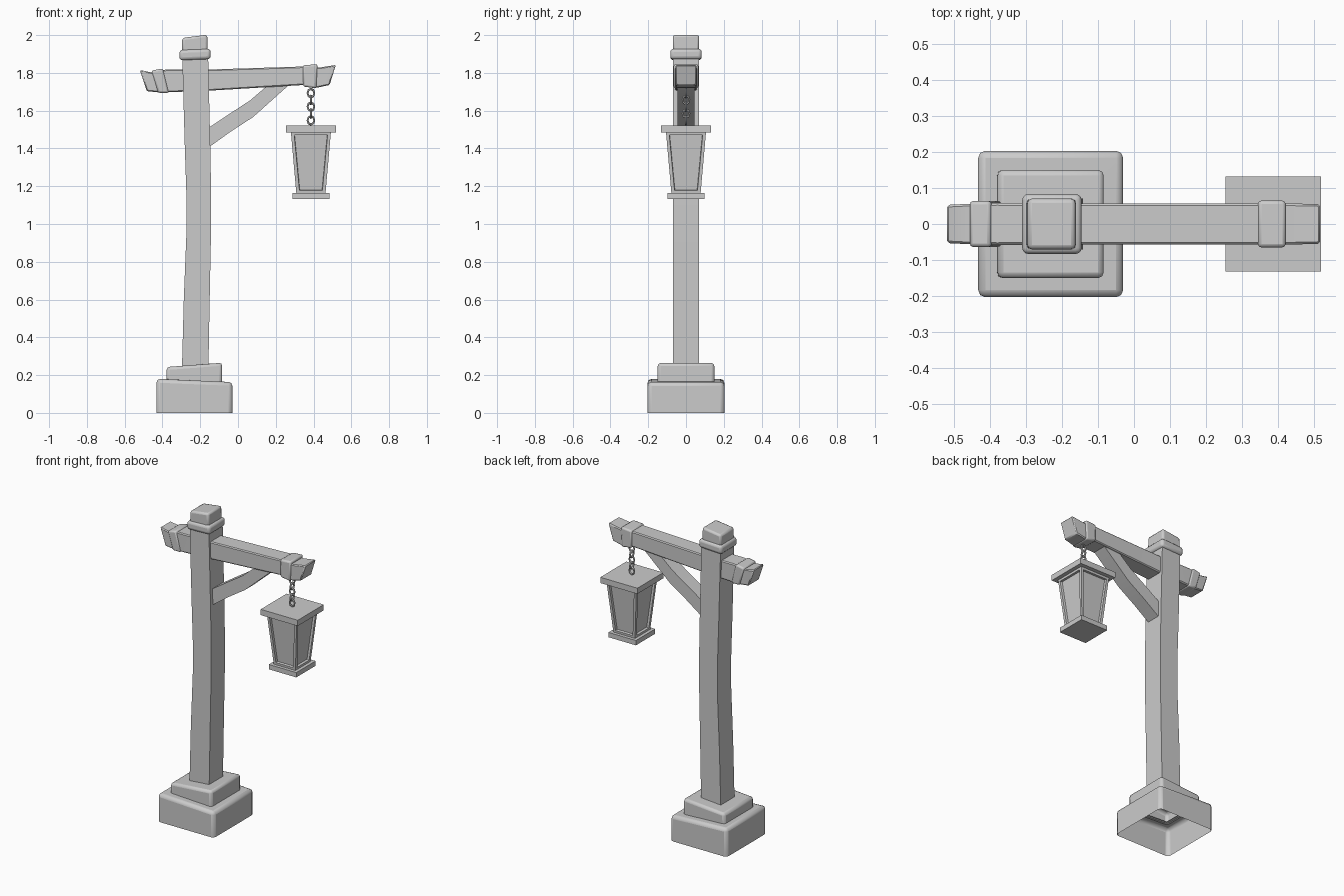
import bpy, bmesh
from math import pi


def loft(name, rings, caps=(True, True), bevel=0.0, segs=2, panes=False):
    """Four-sided loft; each ring is (xa, za, xb, zb, half_y)."""
    bm = bmesh.new()
    loops = []
    for xa, za, xb, zb, h in rings:
        pts = ((xa, -h, za), (xb, -h, zb), (xb, h, zb), (xa, h, za))
        loops.append([bm.verts.new(p) for p in pts])
    sides = []
    for r, s in zip(loops, loops[1:]):
        for i in range(4):
            j = (i + 1) % 4
            sides.append(bm.faces.new((r[i], r[j], s[j], s[i])))
    if caps[0]:
        bm.faces.new(loops[0])
    if caps[1]:
        bm.faces.new(loops[-1])
    bmesh.ops.recalc_face_normals(bm, faces=bm.faces[:])
    if panes:  # recessed glass panels
        bmesh.ops.inset_individual(bm, faces=sides, thickness=0.024)
        bmesh.ops.inset_individual(bm, faces=sides, thickness=0.003, depth=-0.014)
    me = bpy.data.meshes.new(name)
    bm.to_mesh(me)
    bm.free()
    ob = bpy.data.objects.new(name, me)
    bpy.context.collection.objects.link(ob)
    if bevel:
        m = ob.modifiers.new("bevel", 'BEVEL')
        m.width, m.segments = bevel, segs
        m.limit_method, m.angle_limit = 'ANGLE', 0.6
    bpy.ops.object.select_all(action='DESELECT')
    ob.select_set(True)
    bpy.context.view_layer.objects.active = ob
    bpy.ops.object.shade_smooth_by_angle(angle=0.7)
    return ob


# Stone footing: open underneath, slightly tilted tops
loft("footing", [(-0.432, 0, -0.03, 0, 0.203),
                 (-0.432, 0.18, -0.03, 0.163, 0.203),
                 (-0.36, 0.178, -0.10, 0.166, 0.13)], (False, False), 0.02)
loft("plinth", [(-0.38, 0.172, -0.084, 0.158, 0.15),
                (-0.378, 0.243, -0.084, 0.265, 0.15),
                (-0.295, 0.249, -0.157, 0.26, 0.07)], (False, False), 0.016)

# Gently bowed post
loft("post", [(-0.297, 0.22, -0.157, 0.22, 0.07),
              (-0.287, 0.60, -0.150, 0.60, 0.07),
              (-0.273, 0.95, -0.143, 0.95, 0.07),
              (-0.273, 1.15, -0.142, 1.15, 0.07),
              (-0.282, 1.42, -0.147, 1.42, 0.07),
              (-0.295, 1.88, -0.158, 1.88, 0.07)], (False, True))
loft("post_collar", [(-0.31, 1.866, -0.145, 1.872, 0.083),
                     (-0.31, 1.922, -0.145, 1.928, 0.083)], bevel=0.017, segs=3)
loft("post_cap", [(-0.298, 1.91, -0.16, 1.91, 0.07),
                  (-0.295, 1.985, -0.163, 2.002, 0.07)], bevel=0.012)

# Crossbeam with slanted ends
loft("crossbeam", [(-0.52, 1.815, -0.483, 1.703, 0.053),
                   (-0.46, 1.803, -0.42, 1.697, 0.056),
                   (-0.38, 1.818, -0.35, 1.698, 0.058),
                   (-0.15, 1.818, -0.15, 1.706, 0.057),
                   (0.35, 1.834, 0.35, 1.736, 0.057),
                   (0.43, 1.828, 0.42, 1.722, 0.057),
                   (0.518, 1.842, 0.485, 1.736, 0.055)], bevel=0.006, segs=1)
# Bands around the beam ends
loft("left_band", [(-0.458, 1.812, -0.423, 1.694, 0.064),
                   (-0.398, 1.824, -0.365, 1.694, 0.064)], bevel=0.01)
loft("right_band", [(0.343, 1.84, 0.345, 1.728, 0.065),
                    (0.421, 1.846, 0.415, 1.718, 0.065)], bevel=0.01)

# Curved brace under the beam
loft("brace", [(-0.17, 1.50, -0.17, 1.395, 0.046),
               (-0.05, 1.58, -0.04, 1.488, 0.046),
               (0.065, 1.655, 0.08, 1.566, 0.046),
               (0.17, 1.745, 0.28, 1.745, 0.046)])

# Chain of alternating links
for i in range(5):
    bpy.ops.mesh.primitive_torus_add(major_segments=8, minor_segments=6,
                                     major_radius=0.021, minor_radius=0.006,
                                     location=(0.386, 0, 1.549 + 0.036 * i),
                                     rotation=(pi / 2, 0, pi / 2 * (i % 2)))
    link = bpy.context.object
    link.name = f"chain_link_{i}"
    link.scale = (0.85, 1.05, 1)
    bpy.ops.object.shade_smooth_by_angle(angle=0.7)


# Lantern: tapered glass body between two plates
def lantern_part(name, z0, r0, z1, r1, panes=False):
    c = 0.386
    loft(name, [(c - r0, z0, c + r0, z0, r0), (c - r1, z1, c + r1, z1, r1)], panes=panes)


lantern_part("lantern_base", 1.132, 0.098, 1.163, 0.098)
lantern_part("lantern_body", 1.16, 0.077, 1.487, 0.106, True)
lantern_part("lantern_roof", 1.485, 0.132, 1.522, 0.132)
